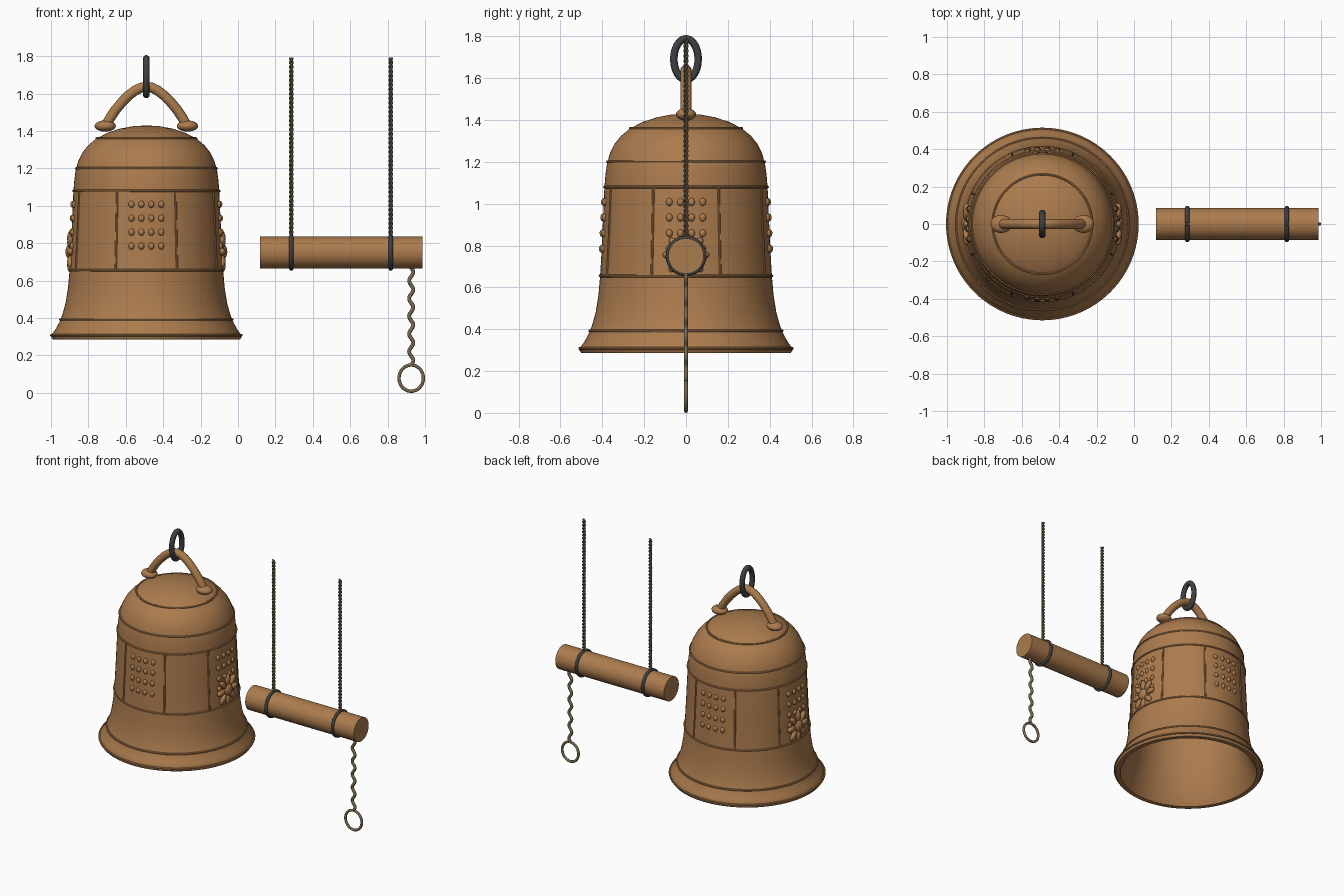
import bpy, bmesh, math
from mathutils import Vector, Matrix

if "Cube" in bpy.data.objects:
    bpy.data.objects.remove(bpy.data.objects["Cube"])

CX = -0.49  # bell axis


def material(name, col):
    m = bpy.data.materials.new(name)
    m.diffuse_color = (*col, 1)
    m.use_nodes = True
    m.node_tree.nodes["Principled BSDF"].inputs["Base Color"].default_value = m.diffuse_color
    return m


BRONZE = material("bronze", (0.41, 0.20, 0.075))
IRON = material("dark iron", (0.05, 0.05, 0.05))
ROPE = material("rope", (0.19, 0.145, 0.08))


def finish(bm, name, mat, angle=40):
    bmesh.ops.recalc_face_normals(bm, faces=bm.faces)
    me = bpy.data.meshes.new(name)
    bm.to_mesh(me)
    bm.free()
    me.materials.append(mat)
    ob = bpy.data.objects.new(name, me)
    bpy.context.collection.objects.link(ob)
    bpy.ops.object.select_all(action='DESELECT')
    ob.select_set(True)
    bpy.context.view_layer.objects.active = ob
    bpy.ops.object.shade_smooth_by_angle(angle=math.radians(angle))
    return ob


def tube(name, pts, r, mat, closed=False, sides=12, bm=None):
    """Round tube swept along a list of points."""
    own = bm is None
    bm = bm or bmesh.new()
    pts = [Vector(p) for p in pts]
    n = len(pts)
    rings, u = [], None
    for i, p in enumerate(pts):
        a = pts[(i - 1) % n] if closed or i else p
        b = pts[(i + 1) % n] if closed or i < n - 1 else p
        t = (b - a).normalized()
        u = u or t.orthogonal()
        u = (u - t * u.dot(t)).normalized()
        v = t.cross(u)
        rings.append([bm.verts.new(p + r * (math.cos(k * math.tau / sides) * u + math.sin(k * math.tau / sides) * v))
                      for k in range(sides)])
    for i in range(n if closed else n - 1):
        A, B = rings[i], rings[(i + 1) % n]
        for k in range(sides):
            bm.faces.new((A[k], A[(k + 1) % sides], B[(k + 1) % sides], B[k]))
    if not closed:
        bm.faces.new(rings[0][::-1])
        bm.faces.new(rings[-1])
    if own:
        return finish(bm, name, mat)


def ellipse(c, a, b, n=64):
    """Closed loop of points around centre c with half axes a and b."""
    return [Vector(c) + math.cos(i * math.tau / n) * Vector(a) + math.sin(i * math.tau / n) * Vector(b) for i in range(n)]


def blob(bm, mat4, size, seg=16):
    bmesh.ops.create_uvsphere(bm, u_segments=seg, v_segments=seg // 2, radius=1,
                              matrix=mat4 @ Matrix.Diagonal((*size, 1)))


# Bell: hollow body turned from an outer and an inner profile
outer = [(0.0, 1.43), (0.07, 1.426), (0.14, 1.413), (0.21, 1.39), (0.27, 1.358), (0.31, 1.325), (0.342, 1.285),
         (0.364, 1.24), (0.378, 1.19), (0.385, 1.14), (0.39, 1.08), (0.398, 0.9), (0.405, 0.75), (0.411, 0.65),
         (0.419, 0.56), (0.432, 0.48), (0.447, 0.425), (0.464, 0.38), (0.487, 0.338), (0.508, 0.31),
         (0.508, 0.296), (0.5, 0.286)]
inner = [(0.47, 0.286), (0.455, 0.31), (0.42, 0.39), (0.385, 0.5), (0.37, 0.65), (0.352, 1.08), (0.335, 1.2),
         (0.28, 1.3), (0.15, 1.37), (0.0, 1.39)]
bm = bmesh.new()
prof = [bm.verts.new((CX + r, 0, z)) for r, z in outer + inner]
edges = [bm.edges.new(e) for e in zip(prof, prof[1:])]
bmesh.ops.spin(bm, geom=prof + edges, cent=(CX, 0, 0), axis=(0, 0, 1), angle=math.tau, steps=96)
bmesh.ops.remove_doubles(bm, verts=bm.verts, dist=1e-4)
finish(bm, "bell_body", BRONZE)


def radius(z):
    for (r0, z0), (r1, z1) in zip(outer, outer[1:]):
        if z1 <= z <= z0:
            return r0 + (r1 - r0) * (z0 - z) / (z0 - z1)


# Raised bands around the bell
for i, z in enumerate((1.36, 1.2, 1.08, 0.655, 0.392, 0.308)):
    r = radius(z)
    tube(f"bell_band_{i}", ellipse((CX, 0, z), (r, 0, 0), (0, r, 0), 96), 0.007, BRONZE, True, 8)

# Vertical ribs, studs and flower bosses on the four sides
ribs, studs, bosses = bmesh.new(), bmesh.new(), bmesh.new()
for q in range(4):
    side = Matrix.Translation((CX, 0, 0)) @ Matrix.Rotation(q * math.pi / 2, 4, 'Z')
    for s in (-1, 1):
        a = s * math.radians(23.5)
        tube("", [side @ Vector((radius(z) * math.cos(a), radius(z) * math.sin(a), z))
                  for z in (0.655, 0.76, 0.87, 0.98, 1.08)], 0.006, BRONZE, sides=8, bm=ribs)
    for col in (-1.5, -0.5, 0.5, 1.5):
        for z in (1.008, 0.934, 0.859, 0.785):
            y = col * 0.053
            x = math.sqrt(radius(z) ** 2 - y * y)
            blob(studs, side @ Matrix.Translation((x, y, z)), (0.014, 0.016, 0.019))
    if q % 2 == 0:
        centre = side @ Matrix.Translation((radius(0.755) + 0.004, 0, 0.755))
        for k in range(8):
            blob(bosses, centre @ Matrix.Rotation(k * math.pi / 4, 4, 'X') @ Matrix.Translation((-0.003, 0, 0.072)),
                 (0.018, 0.021, 0.04))
        blob(bosses, centre, (0.024, 0.04, 0.04), 24)
finish(ribs, "bell_ribs", BRONZE)
finish(studs, "bell_studs", BRONZE)
finish(bosses, "flower_bosses", BRONZE)

# Arched handle with rounded feet, and the hanging ring
half = [(0.215, 1.43), (0.195, 1.468), (0.165, 1.513), (0.13, 1.555), (0.095, 1.59), (0.06, 1.617), (0.028, 1.632)]
arch = [(CX - x, 0, z) for x, z in half] + [(CX, 0, 1.637)] + [(CX + x, 0, z) for x, z in half[::-1]]
tube("bell_handle", arch, 0.027, BRONZE, sides=20)
bm = bmesh.new()
for s in (-1, 1):
    blob(bm, Matrix.Translation((CX + s * 0.22, 0, 1.427)), (0.057, 0.048, 0.03), 24)
finish(bm, "handle_feet", BRONZE)
tube("hanging_ring", ellipse((CX, 0, 1.691), (0, 0.058, 0), (0, 0, 0.097)), 0.018, IRON, True, 16)

# Striker log
bm = bmesh.new()
bmesh.ops.create_cone(bm, cap_ends=True, segments=64, radius1=0.085, radius2=0.085, depth=0.87,
                      matrix=Matrix.Translation((0.552, 0, 0.75)) @ Matrix.Rotation(math.pi / 2, 4, 'Y'))
finish(bm, "striker_log", BRONZE)

# Iron collars and twisted two-strand ropes
for i, x in enumerate((0.285, 0.817)):
    tube(f"log_collar_{i}", ellipse((x, 0, 0.75), (0, 0.086, 0), (0, 0, 0.086)), 0.0115, IRON, True, 12)
    bm = bmesh.new()
    for ph in (0, math.pi):
        pts = []
        for k in range(241):
            a = ph + k / 240 * math.tau * 20
            pts.append((x + 0.006 * math.cos(a), 0.006 * math.sin(a), 0.835 + 0.955 * k / 240))
        tube("", pts, 0.0065, ROPE, sides=8, bm=bm)
    finish(bm, f"hanging_rope_{i}", ROPE)

# Wavy pull cord with its ring
tube("pull_cord", [(0.926 + 0.011 * math.sin(k / 80 * math.tau * 5.5), 0, 0.67 - 0.52 * k / 80) for k in range(81)],
     0.0105, ROPE)
tube("pull_ring", ellipse((0.926, 0, 0.079), (0.065, 0, 0), (0, 0, 0.07)), 0.009, ROPE, True)
